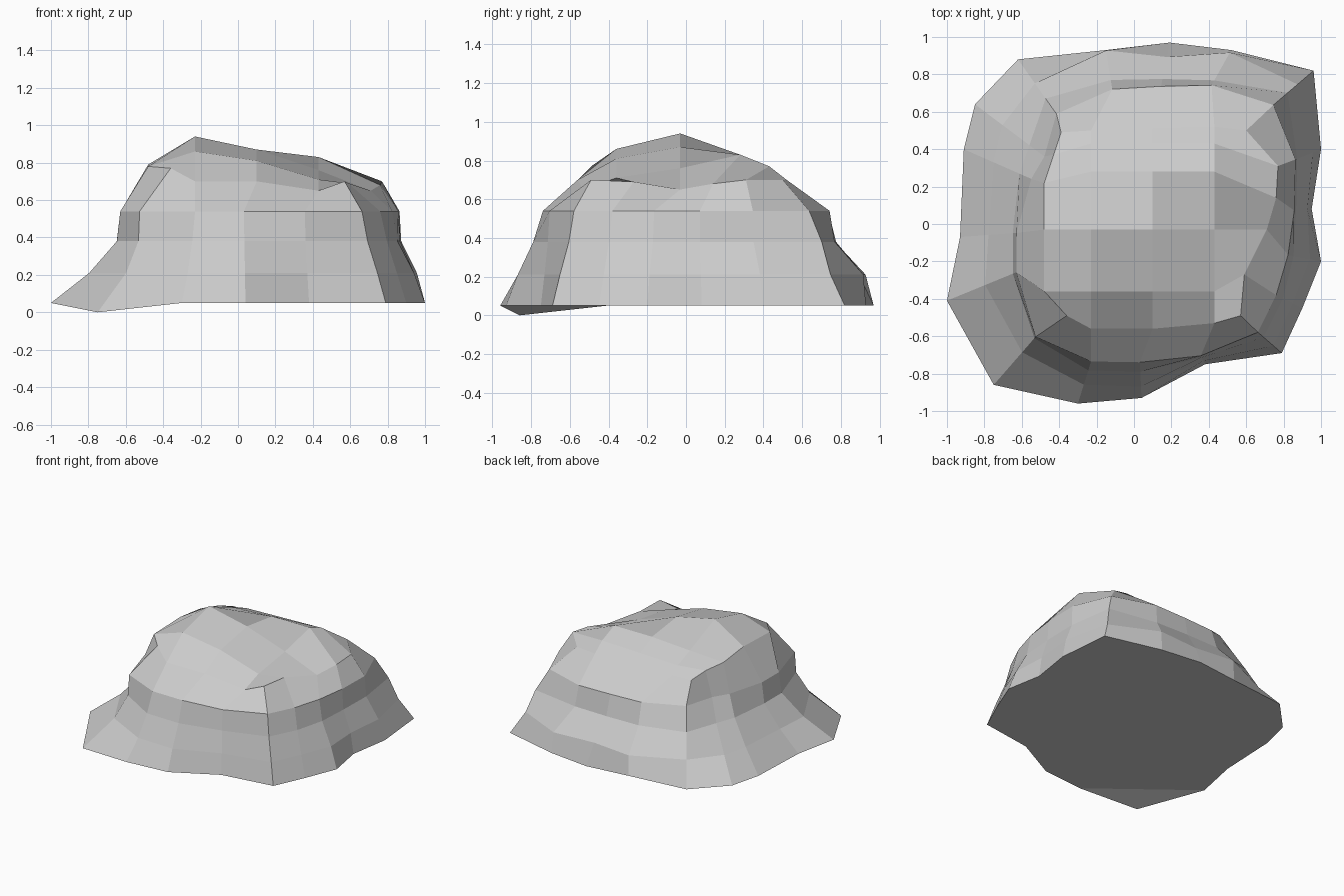
import bpy, bmesh
from math import atan2, cos, sin

if "Cube" in bpy.data.objects:
    bpy.data.objects.remove(bpy.data.objects["Cube"])

# Footprint of the rock, counter-clockwise from the right side
base = [(1, -.2), (.95, .08), (1, .4), (.96, .82), (.52, .93), (.19, .97),
        (-.15, .93), (-.62, .88), (-.85, .64), (-.91, .4), (-.93, -.07),
        (-1, -.41), (-.75, -.86), (-.3, -.96), (.04, -.93), (.38, -.75),
        (.79, -.69), (.9, -.45)]
angles = [atan2(y, x) for x, y in base]
n = len(base)

# Radii of the level ledges above the footprint, by height
ledges = {
    .21: [.96, .93, 1.03, 1.15, 1.05, .91, .94, .92, .88, .82, .78, .86, .91, .90, .87, .82, .99, .95],
    .38: [.87, .87, .94, 1.08, .88, .79, .78, .82, .70, .67, .65, .70, .81, .82, .79, .80, .92, .89],
    .54: [.84, .86, .93, .98, .85, .75, .73, .72, .60, .60, .63, .68, .80, .77, .74, .79, .88, .85],
}
# Shoulder around the summit, in the same order
shoulder = [(.71, -.03, .65), (.76, .14, .68), (.77, .31, .7), (.6, .5, .7),
            (.43, .52, .7), (.1, .51, .7), (-.23, .5, .7), (-.39, .49, .7),
            (-.43, .37, .74), (-.48, .22, .76), (-.48, -.03, .79),
            (-.48, -.36, .78), (-.36, -.49, .77), (-.23, -.56, .7),
            (.1, -.56, .7), (.43, -.53, .65), (.57, -.49, .7), (.59, -.27, .69)]
# Summit heights on a grid inside the shoulder: rows front to back
summit_x = [-.23, .1, .43]
summit = {-.36: [.86, .81, .71], -.03: [.94, .87, .76],
          .28: [.81, .83, .83], .43: [.75, .76, .77]}

bm = bmesh.new()

# Rings from the ground up; the front left corner dips to the ground
rings = [[bm.verts.new((x, y, 0 if i == 12 else .05)) for i, (x, y) in enumerate(base)]]
for z, radii in ledges.items():
    rings.append([bm.verts.new((r * cos(a), r * sin(a), z))
                  for r, a in zip(radii, angles)])
rings.append([bm.verts.new(p) for p in shoulder])
for low, high in zip(rings, rings[1:]):
    for i in range(n):
        j = (i + 1) % n
        bm.faces.new((low[i], low[j], high[j], high[i]))

# Summit cap: the shoulder forms the border of a 5 by 6 patch
top = rings[-1]
grid = [top[12:17]]
for left, right, (y, heights) in zip((11, 10, 9, 8), (17, 0, 1, 2), summit.items()):
    inner = [bm.verts.new((x, y, z)) for x, z in zip(summit_x, heights)]
    grid.append([top[left], *inner, top[right]])
grid.append(top[7:2:-1])
for front, back in zip(grid, grid[1:]):
    for i in range(4):
        bm.faces.new((front[i], front[i + 1], back[i + 1], back[i]))

# Flat underside, with the dipped corner folded down
foot = rings[0]
bm.faces.new((foot[:12] + foot[13:])[::-1])
bm.faces.new((foot[13], foot[12], foot[11]))
bmesh.ops.recalc_face_normals(bm, faces=bm.faces)

mesh = bpy.data.meshes.new("rock")
bm.to_mesh(mesh)
bm.free()
bpy.context.collection.objects.link(bpy.data.objects.new("rock", mesh))
